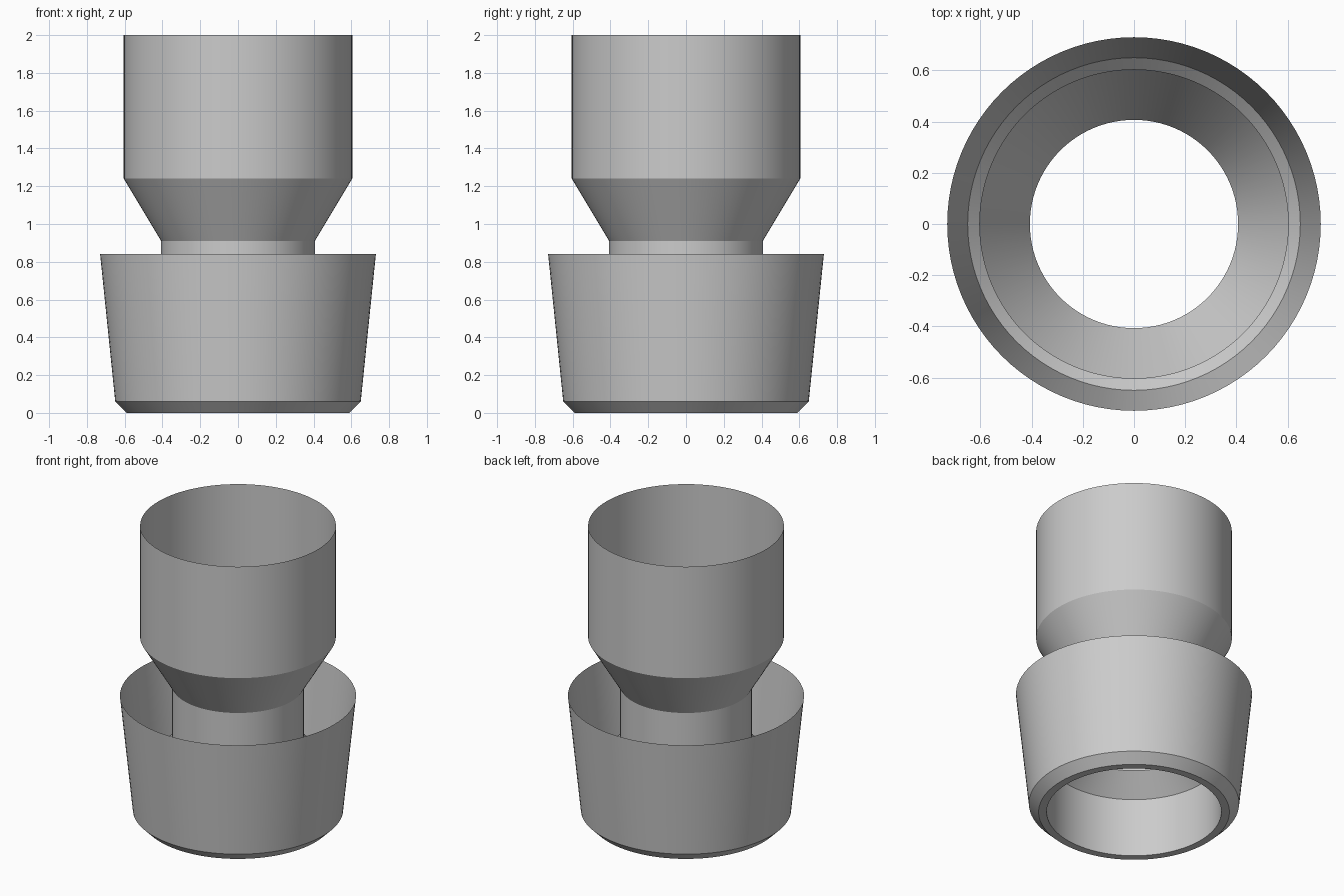
import bpy
import bmesh
import math

cube = bpy.data.objects.get("Cube")
if cube:
    bpy.data.objects.remove(cube, do_unlink=True)

SEGMENTS = 96

# One plain grey for the whole fitting
grey = bpy.data.materials.new("plain grey")
grey.use_nodes = True
colour = (0.6, 0.6, 0.6, 1)
grey.diffuse_color = colour
grey.node_tree.nodes["Principled BSDF"].inputs["Base Color"].default_value = colour


def lathe(name, profile):
    """Turn an open (radius, height) profile, listed top down, into a thin shell."""
    bm = bmesh.new()
    rings = []
    for radius, height in profile:
        ring = []
        for i in range(SEGMENTS):
            a = 2 * math.pi * i / SEGMENTS
            ring.append(bm.verts.new((radius * math.cos(a), radius * math.sin(a), height)))
        rings.append(ring)
    for upper, lower in zip(rings, rings[1:]):
        for i in range(SEGMENTS):
            j = (i + 1) % SEGMENTS
            bm.faces.new((upper[i], lower[i], lower[j], upper[j]))
    mesh = bpy.data.meshes.new(name)
    bm.to_mesh(mesh)
    bm.free()
    mesh.materials.append(grey)
    obj = bpy.data.objects.new(name, mesh)
    bpy.context.collection.objects.link(obj)
    bpy.ops.object.select_all(action="DESELECT")
    obj.select_set(True)
    bpy.context.view_layer.objects.active = obj
    bpy.ops.object.shade_smooth_by_angle(angle=math.radians(30))
    return obj


# Open tube: wide mouth, funnel, narrow neck, flare and bottom socket
lathe("inner_tube", [(0.605, 2.0), (0.605, 1.24), (0.407, 0.91),
                     (0.407, 0.53), (0.54, 0.40), (0.54, 0.0)])

# Open tapered skirt with a chamfer and a flat bottom rim
lathe("outer_skirt", [(0.73, 0.84), (0.65, 0.06), (0.59, 0.0), (0.54, 0.0)])
